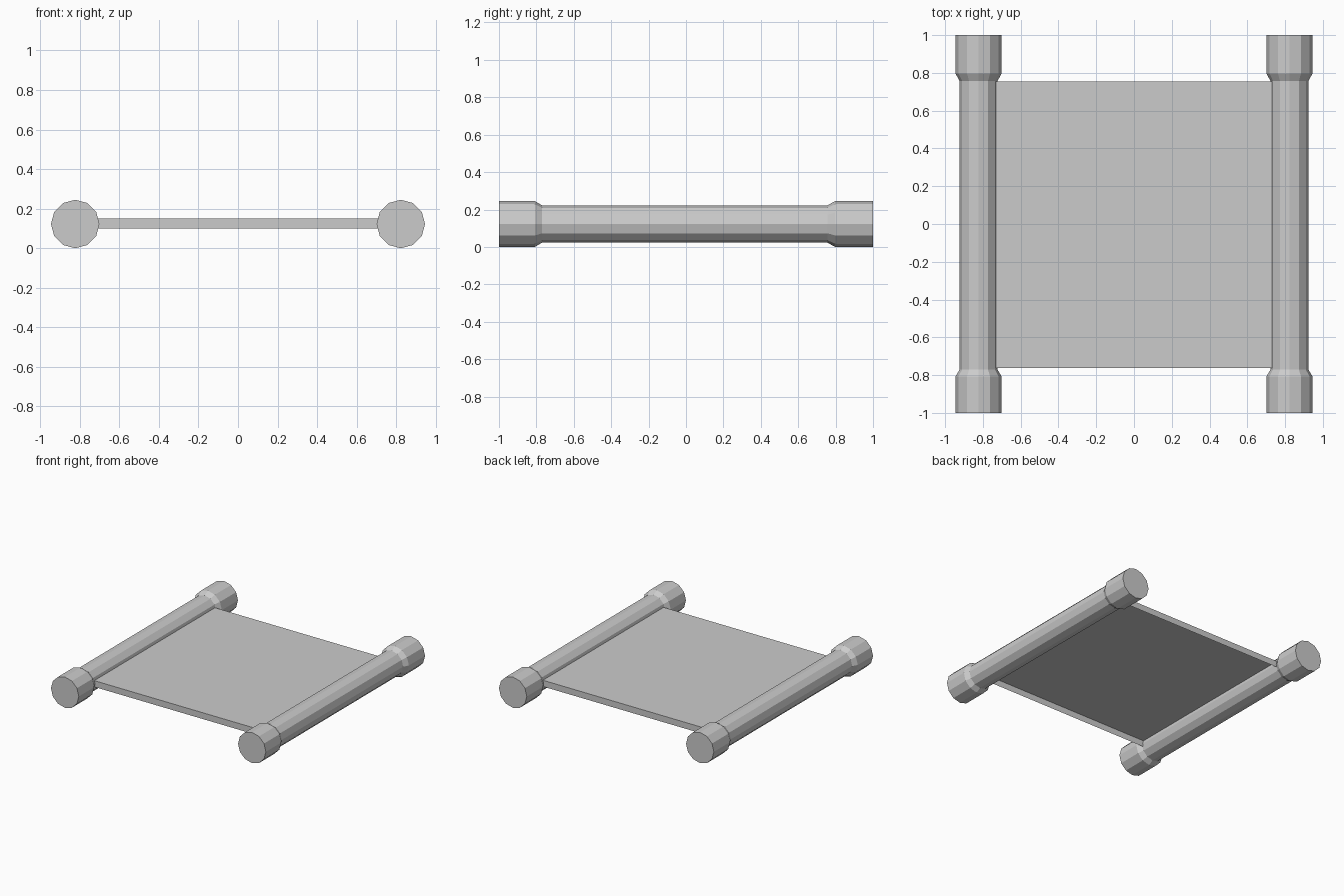
import bpy, bmesh
from math import sin, cos, tau

if "Cube" in bpy.data.objects:
    bpy.data.objects.remove(bpy.data.objects["Cube"])

SIDES = 12
ROD_X, ROD_Z = 0.823, 0.1225
# (y, radius) along a roller: thick handle, taper, slim rod, taper, thick handle
PROFILE = [(-1.0, 0.1225), (-0.808, 0.1225), (-0.77, 0.1),
           (0.757, 0.1), (0.797, 0.1225), (1.0, 0.1225)]


def finish(name, bm):
    mesh = bpy.data.meshes.new(name)
    bm.to_mesh(mesh)
    bm.free()
    obj = bpy.data.objects.new(name, mesh)
    bpy.context.collection.objects.link(obj)
    return obj


def roller(name, x):
    bm = bmesh.new()
    rings = [[bm.verts.new((x + r * cos(tau * i / SIDES), y,
                            ROD_Z + r * sin(tau * i / SIDES)))
              for i in range(SIDES)] for y, r in PROFILE]
    for a, b in zip(rings, rings[1:]):
        for i in range(SIDES):
            j = (i + 1) % SIDES
            bm.faces.new((a[i], b[i], b[j], a[j]))
    bm.faces.new(rings[0])
    bm.faces.new(rings[-1])
    bmesh.ops.recalc_face_normals(bm, faces=bm.faces)
    return finish(name, bm)


# Two rollers with thicker handles
roller("left_roller", -ROD_X)
roller("right_roller", ROD_X)

# Sheet between the rollers: top with two thin edges, open underneath
bm = bmesh.new()
section = [(-0.763, 0.1), (-0.763, 0.15), (0.755, 0.15), (0.755, 0.1)]
left = [bm.verts.new((-0.74, y, z)) for y, z in section]
right = [bm.verts.new((0.74, y, z)) for y, z in section]
for i in range(3):
    bm.faces.new((left[i], right[i], right[i + 1], left[i + 1]))
finish("sheet", bm)
